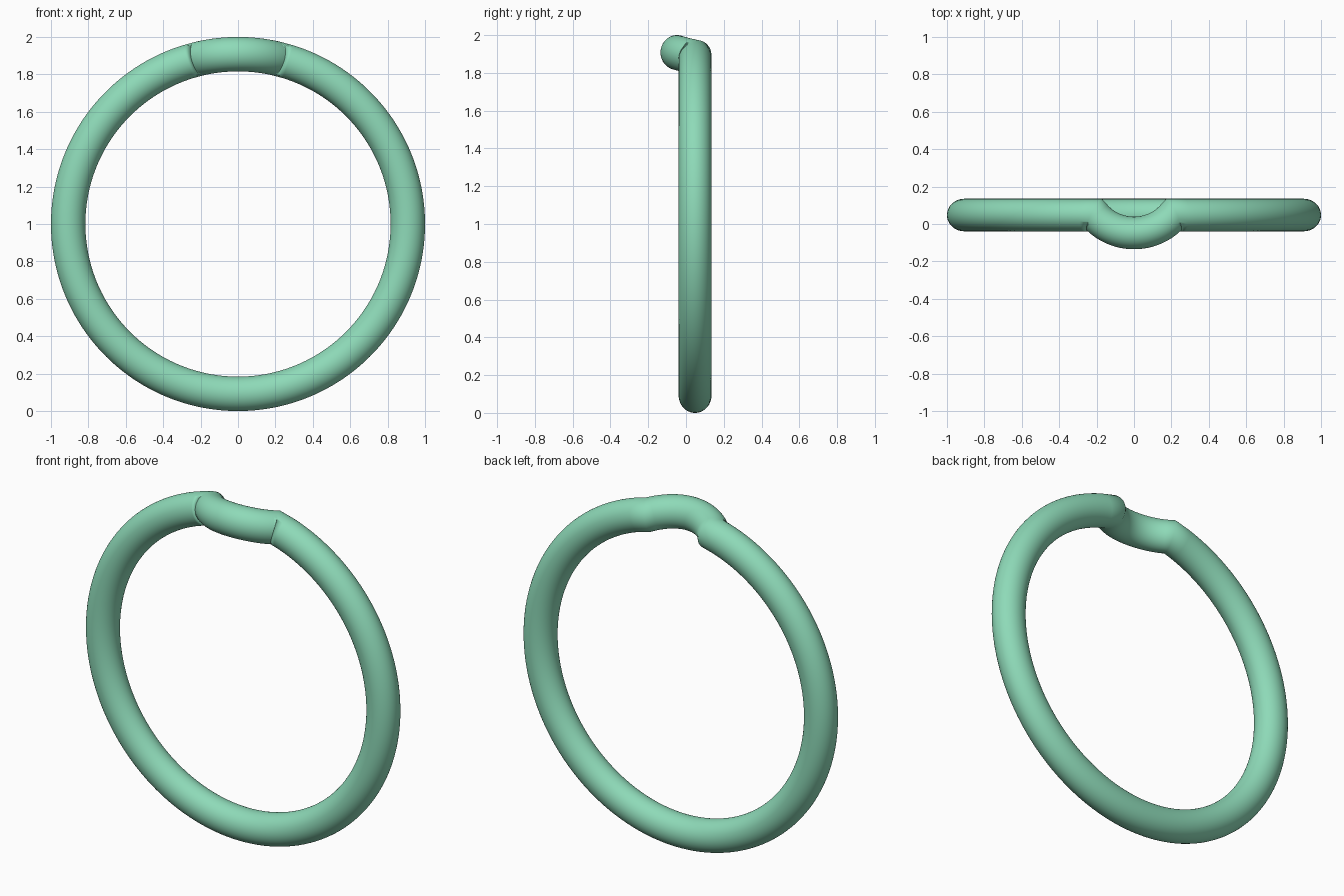
import bpy, bmesh
from math import sin, cos, pi, asin, hypot

if "Cube" in bpy.data.objects:
    bpy.data.objects.remove(bpy.data.objects["Cube"])

R, A, B = 0.908, 0.092, 0.087   # ring radius, radial and sideways tube half-sizes
Y0 = 0.048                      # ring plane, the bend dips to -Y0
HALF = 0.212                    # half length of the bend
RISE = 2 * Y0
BR = (HALF**2 + RISE**2) / (2 * RISE)
SIDES, N_BEND, N_RING = 48, 32, 160

# Path unrolled along the ring: (distance from the top, y)
sweep = asin(HALF / BR)
path = []
for i in range(N_BEND + 1):
    t = -sweep + 2 * sweep * i / N_BEND
    path.append((BR * sin(t), -Y0 + BR - BR * cos(t)))
length = 2 * pi * R
margin = 0.06
start, end = HALF + margin, length - HALF - margin
for i in range(N_RING + 1):
    path.append((start + (end - start) * i / N_RING, Y0))
count = len(path)


def unit(a, b):
    dx, dy = b[0] - a[0], b[1] - a[1]
    d = hypot(dx, dy)
    return dx / d, dy / d


# Mitred tube swept along the path
bm = bmesh.new()
rings = []
for i, (s, y) in enumerate(path):
    prev = path[i - 1] if i else (path[-1][0] - length, path[-1][1])
    nxt = path[i + 1] if i < count - 1 else (path[0][0] + length, path[0][1])
    t1, t2 = unit(prev, (s, y)), unit((s, y), nxt)
    nx, ny = -(t1[1] + t2[1]), t1[0] + t2[0]
    d = hypot(nx, ny)
    nx, ny = nx / d, ny / d
    mitre = 1 / (nx * -t1[1] + ny * t1[0])
    ring = []
    for k in range(SIDES):
        u = 2 * pi * k / SIDES
        w = B * cos(u) * mitre
        r = R + A * sin(u)
        ang = (s + nx * w) / R
        ring.append(bm.verts.new((r * sin(ang), y + ny * w, 1 + r * cos(ang))))
    rings.append(ring)
for i in range(count):
    a, b = rings[i], rings[(i + 1) % count]
    for k in range(SIDES):
        m = (k + 1) % SIDES
        bm.faces.new((a[k], b[k], b[m], a[m]))
bmesh.ops.recalc_face_normals(bm, faces=bm.faces)
for f in bm.faces:
    f.smooth = True

mesh = bpy.data.meshes.new("bent_ring")
bm.to_mesh(mesh)
bm.free()
obj = bpy.data.objects.new("bent_ring", mesh)
bpy.context.collection.objects.link(obj)

mat = bpy.data.materials.new("mint")
mat.diffuse_color = (0.27, 0.70, 0.48, 1)
mat.use_nodes = True
mat.node_tree.nodes["Principled BSDF"].inputs["Base Color"].default_value = mat.diffuse_color
mesh.materials.append(mat)
